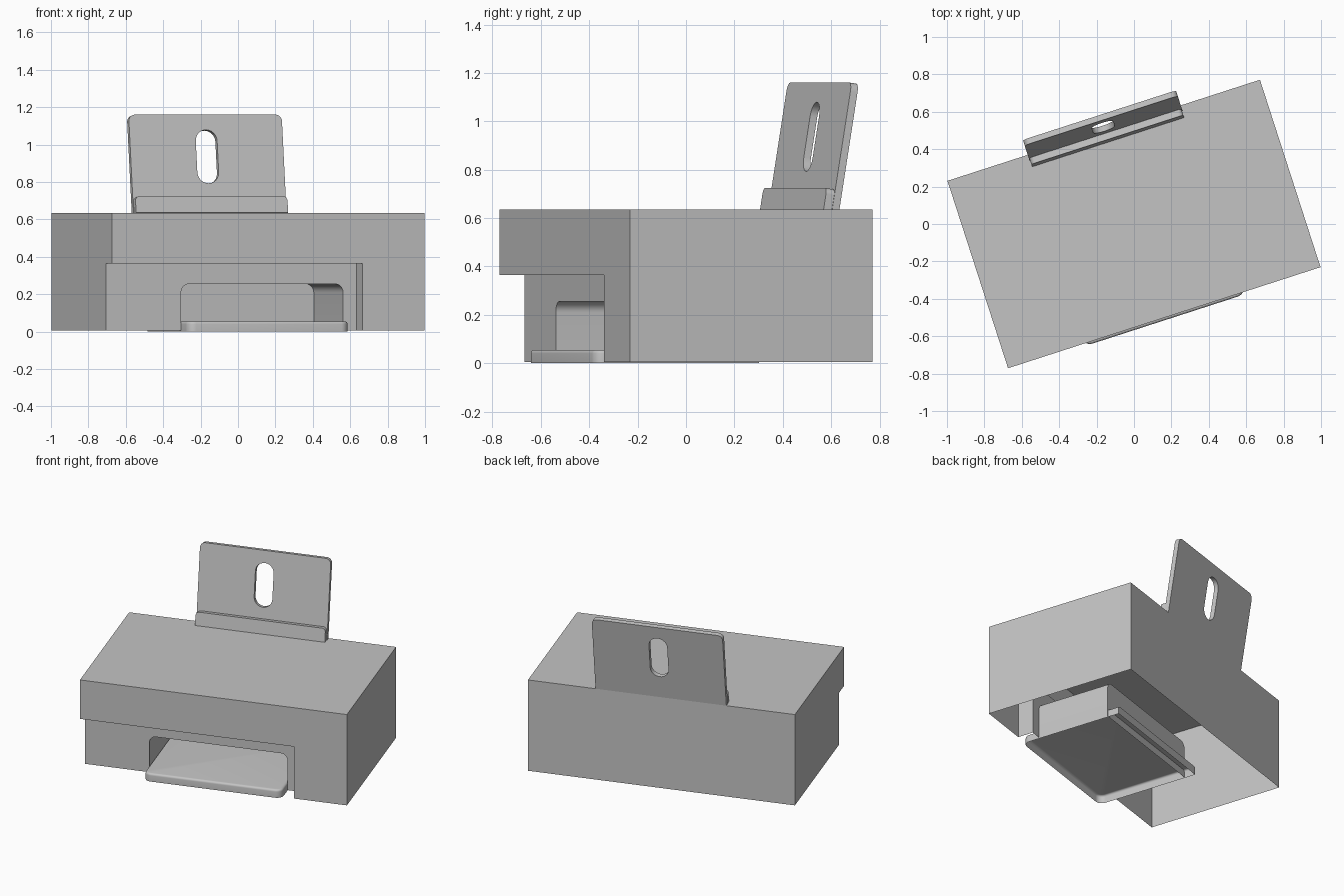
import bpy
import bmesh
from math import radians, pi, cos, sin
from mathutils import Matrix, Vector

if "Cube" in bpy.data.objects:
    bpy.data.objects.remove(bpy.data.objects["Cube"])

# One plain grey for everything
GREY = (0.55, 0.55, 0.55, 1.0)
grey = bpy.data.materials.new("plain grey")
grey.use_nodes = True
grey.diffuse_color = GREY
grey.node_tree.nodes["Principled BSDF"].inputs["Base Color"].default_value = GREY

TURN = Matrix.Rotation(radians(17.92), 4, "Z")   # the whole device stands turned
W, D, H = 0.878, 0.5265, 0.635                   # half width, half depth, height
BASE = 0.005
RECESS_TOP, RECESS_SIDE, RECESS_BACK = 0.365, 0.53, -D + 0.108
SLOT_W, SLOT_TOP, SLOT_BACK = 0.455, 0.255, 0.09


def finish(name, bm, smooth=False, matrix=Matrix()):
    """Turn a bmesh into a named, coloured object."""
    bmesh.ops.remove_doubles(bm, verts=bm.verts, dist=0.0001)
    bmesh.ops.recalc_face_normals(bm, faces=bm.faces)
    mesh = bpy.data.meshes.new(name)
    bm.to_mesh(mesh)
    bm.free()
    mesh.materials.append(grey)
    obj = bpy.data.objects.new(name, mesh)
    bpy.context.collection.objects.link(obj)
    obj.matrix_world = TURN @ matrix
    if smooth:
        bpy.ops.object.select_all(action="DESELECT")
        obj.select_set(True)
        bpy.context.view_layer.objects.active = obj
        bpy.ops.object.shade_smooth_by_angle(angle=radians(35))
    return obj


def face(bm, points):
    return bm.faces.new([bm.verts.new(p) for p in points])


def arc(cx, cy, r, start, end, steps=8):
    return [(cx + r * cos(start + (end - start) * i / steps),
             cy + r * sin(start + (end - start) * i / steps)) for i in range(steps + 1)]


def arch(half, bottom, top, r):
    """Upright outline with rounded top corners, from right foot to left foot."""
    return ([(half, bottom)] + arc(half - r, top - r, r, 0, pi / 2)
            + arc(r - half, top - r, r, pi / 2, pi) + [(-half, bottom)])


def loop_edges(bm, outline):
    verts = [bm.verts.new((x, 0, z)) for x, z in outline]
    return [bm.edges.new((verts[i - 1], verts[i])) for i in range(len(verts))]


def plate(name, outline, front, back, matrix, hole=None):
    """Slab cut from an outline, with an optional hole."""
    bm = bmesh.new()
    edges = loop_edges(bm, outline)
    if hole:
        edges += loop_edges(bm, hole)
    bmesh.ops.triangle_fill(bm, edges=edges, use_beauty=True, normal=Vector((0, -1, 0)))
    bmesh.ops.translate(bm, verts=bm.verts, vec=(0, front, 0))
    ext = bmesh.ops.extrude_face_region(bm, geom=bm.faces[:], use_keep_orig=True)
    moved = [g for g in ext["geom"] if isinstance(g, bmesh.types.BMVert)]
    bmesh.ops.translate(bm, verts=moved, vec=(0, back - front, 0))
    return finish(name, bm, True, matrix)


# Housing: thin shell without a floor, with a low step cut into its front
opening = arch(SLOT_W, BASE, SLOT_TOP, 0.045)
bm = bmesh.new()
face(bm, [(-W, -D, H), (W, -D, H), (W, D, H), (-W, D, H)])
face(bm, [(-W, D, BASE), (W, D, BASE), (W, D, H), (-W, D, H)])
face(bm, [(W, -D, BASE), (W, D, BASE), (W, D, H), (W, -D, H)])
face(bm, [(-W, y, z) for y, z in ((-D, H), (D, H), (D, BASE), (RECESS_BACK, BASE),
                                 (RECESS_BACK, RECESS_TOP), (-D, RECESS_TOP))])
face(bm, [(x, -D, z) for x, z in ((-W, H), (W, H), (W, BASE), (RECESS_SIDE, BASE),
                                 (RECESS_SIDE, RECESS_TOP), (-W, RECESS_TOP))])
face(bm, [(x, y, RECESS_TOP) for x, y in ((-W, -D), (RECESS_SIDE, -D),
                                         (RECESS_SIDE, RECESS_BACK), (-W, RECESS_BACK))])
face(bm, [(RECESS_SIDE, y, z) for y, z in ((-D, BASE), (RECESS_BACK, BASE),
                                          (RECESS_BACK, RECESS_TOP), (-D, RECESS_TOP))])
panel = [(-W, BASE), (-W, RECESS_TOP), (RECESS_SIDE, RECESS_TOP), (RECESS_SIDE, BASE)]
face(bm, [(x, RECESS_BACK, z) for x, z in panel + opening])
finish("housing", bm)

# Tray pocket: arched tunnel running in from the opening, closed at the back
bm = bmesh.new()
for a, b in zip(opening, opening[1:]):
    face(bm, [(a[0], RECESS_BACK, a[1]), (b[0], RECESS_BACK, b[1]),
              (b[0], SLOT_BACK, b[1]), (a[0], SLOT_BACK, a[1])])
face(bm, [(x, SLOT_BACK, z) for x, z in opening])
finish("tray_pocket", bm, True)

# Tray: shallow shell, open below, with rounded front corners and top rim
TRAY_FRONT, TRAY_BACK, TRAY_TOP, R = -0.54, 0.17, 0.055, 0.045
T = SLOT_W - 0.002
bm = bmesh.new()


def tray_ring(inset, z):
    half, front, r = T - inset, TRAY_FRONT + inset, R - inset
    plan = ([(-half, TRAY_BACK)] + arc(r - half, front + r, r, pi, 1.5 * pi)
            + arc(half - r, front + r, r, 1.5 * pi, 2 * pi) + [(half, TRAY_BACK)])
    return [(x, y, z) for x, y in plan]


RIM = 0.014
rings = [tray_ring(0, 0)] + [
    tray_ring(RIM * (1 - cos(k * pi / 8)), TRAY_TOP - RIM + RIM * sin(k * pi / 8))
    for k in range(5)]
for low, high in zip(rings, rings[1:]):
    for i in range(len(low) - 1):
        face(bm, [low[i], low[i + 1], high[i + 1], high[i]])
face(bm, rings[-1])
face(bm, [r[0] for r in rings] + [r[-1] for r in reversed(rings)])
finish("paper_tray", bm, True)

# Paper support: leaning plate with an oblong hole, and a ledge along its foot
LEAN = Matrix.Translation((0.003, D, H)) @ Matrix.Rotation(radians(-9.2), 4, "X")
hole = arc(0, 0.385, 0.06, 0, pi, 12) + arc(0, 0.215, 0.06, pi, 2 * pi, 12)
plate("paper_support", arch(0.43, -0.005, 0.527, 0.035), -0.031, 0, LEAN, hole)
plate("support_ledge", arch(0.427, -0.01, 0.08, 0.025), -0.067, -0.031, LEAN)
